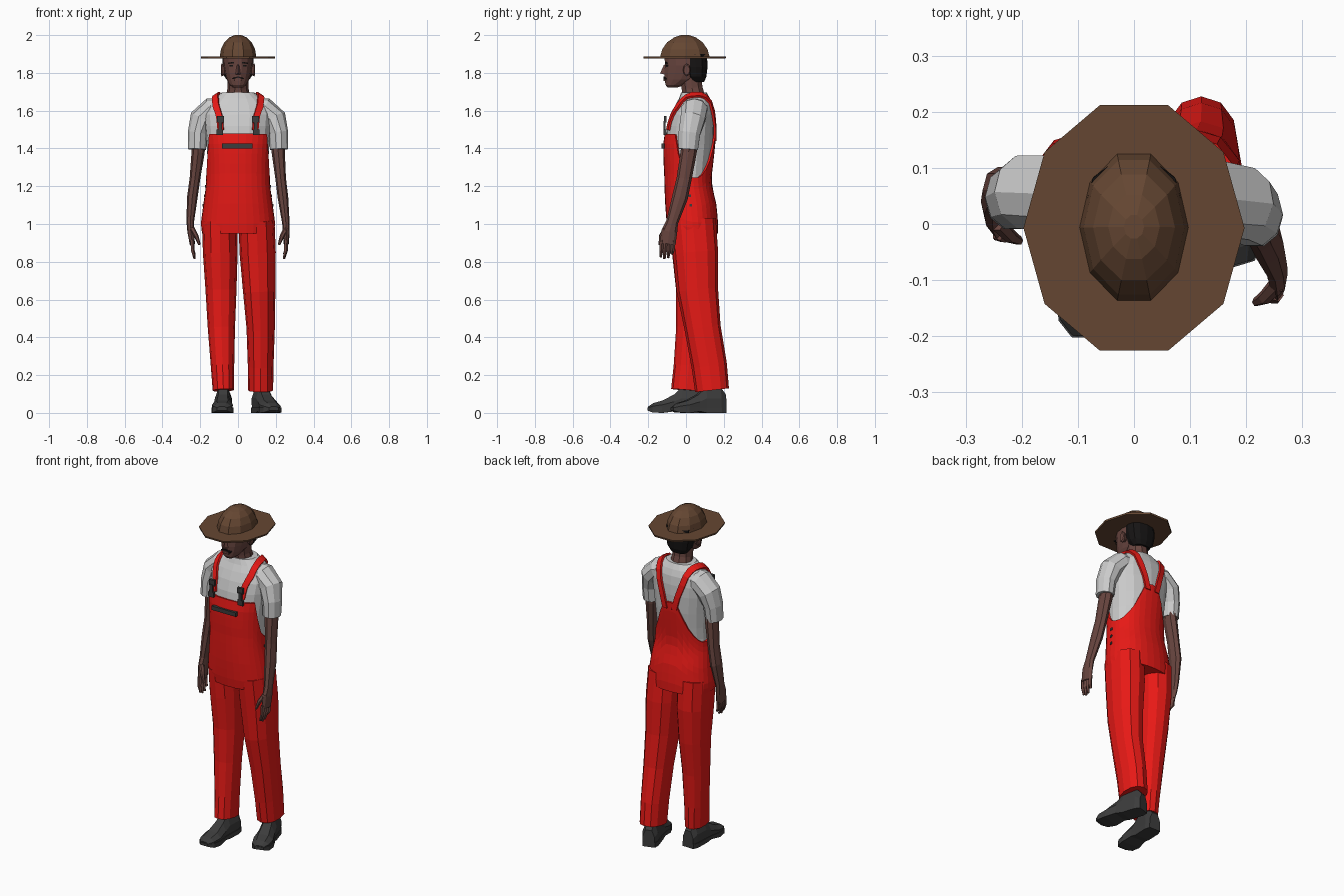
import bpy, bmesh, math
from mathutils import Vector, Matrix
from mathutils.bvhtree import BVHTree


def material(name, r, g, b):
    m = bpy.data.materials.new(name)
    m.diffuse_color = (r, g, b, 1)
    return m


RED = material("red_cloth", 0.8, 0.01, 0.008)
WHITE = material("white_cloth", 0.72, 0.72, 0.71)
SKIN = material("skin", 0.14, 0.06, 0.05)
STRAW = material("straw", 0.13, 0.062, 0.032)
DARK = material("dark_leather", 0.045, 0.045, 0.045)
HAIR = material("hair", 0.008, 0.007, 0.007)


def add_mesh(name, verts, faces, mat, solid=0):
    me = bpy.data.meshes.new(name)
    me.from_pydata([tuple(v) for v in verts], [], faces)
    bm = bmesh.new()
    bm.from_mesh(me)
    bmesh.ops.recalc_face_normals(bm, faces=bm.faces)
    bm.to_mesh(me)
    bm.free()
    me.materials.append(mat)
    ob = bpy.data.objects.new(name, me)
    bpy.context.collection.objects.link(ob)
    if solid:
        mod = ob.modifiers.new("thickness", 'SOLIDIFY')
        mod.thickness, mod.offset = solid, -1
    return ob


def skin_rings(rings, cap_start=True, cap_end=True):
    n = len(rings[0])
    verts = [v for r in rings for v in r]
    faces = [(j * n + i, j * n + (i + 1) % n, (j + 1) * n + (i + 1) % n, (j + 1) * n + i)
             for j in range(len(rings) - 1) for i in range(n)]
    if cap_start:
        faces.append(tuple(range(n)))
    if cap_end:
        faces.append(tuple(range(len(verts) - n, len(verts))))
    return verts, faces


def power(c, p):
    return math.copysign(abs(c) ** p, c)


def level_rings(rows, n, p=1.0):
    """Horizontal rings from rows of z, cy, rx, ry."""
    return [[Vector((rx * power(math.cos(math.tau * i / n), p),
                     cy + ry * power(math.sin(math.tau * i / n), p), z)) for i in range(n)]
            for z, cy, rx, ry in rows]


def tube_rings(path, n, p=1.0):
    """Rings square to a path of x, y, z, rx, ry."""
    pts = [Vector(q[:3]) for q in path]
    rings = []
    for k, q in enumerate(path):
        t = (pts[min(k + 1, len(pts) - 1)] - pts[max(k - 1, 0)]).normalized()
        v = t.cross(Vector((0, 1, 0))).normalized()
        u = v.cross(t)
        rings.append([pts[k] + v * q[3] * power(math.cos(math.tau * i / n), p)
                      + u * q[4] * power(math.sin(math.tau * i / n), p) for i in range(n)])
    return rings


def loft(name, rings, mat):
    return add_mesh(name, *skin_rings(rings), mat)


def box(name, loc, size, mat, rot_y=0):
    bm = bmesh.new()
    bmesh.ops.create_cube(bm, size=1, matrix=Matrix.Translation(loc) @ Matrix.Rotation(rot_y, 4, 'Y')
                          @ Matrix.Diagonal((*size, 1)))
    verts = [v.co.copy() for v in bm.verts]
    faces = [tuple(v.index for v in f.verts) for f in bm.faces]
    bm.free()
    return add_mesh(name, verts, faces, mat)


def interp(keys, t):
    for a, b in zip(keys, keys[1:]):
        if t <= b[0]:
            f = max(0, (t - a[0]) / (b[0] - a[0]))
            return [x + (y - x) * f for x, y in zip(a[1:], b[1:])]
    return list(keys[-1][1:])


# body profile: z, cy, rx, ry
BODY = [(0.95, 0.037, 0.180, 0.122), (1.00, 0.034, 0.187, 0.126), (1.10, 0.026, 0.174, 0.126),
        (1.20, 0.012, 0.160, 0.116), (1.26, 0.011, 0.158, 0.116), (1.33, 0.013, 0.160, 0.122),
        (1.42, 0.017, 0.166, 0.128), (1.52, 0.026, 0.176, 0.123), (1.58, 0.034, 0.180, 0.113),
        (1.63, 0.042, 0.165, 0.098), (1.665, 0.045, 0.130, 0.082), (1.695, 0.042, 0.086, 0.068)]

# shirt: torso and two sleeves in one mesh
parts = [skin_rings(level_rings([r for r in BODY if r[0] > 1.15], 20, 0.9))]
for s, dy in ((1, 0), (-1, 0.03)):
    path = [(0.07, 0.045, 1.61, 0.06, 0.07), (0.14, 0.045 + dy * .3, 1.603, 0.066, 0.072),
            (0.192, 0.036 + dy * .7, 1.555, 0.066, 0.068), (0.214, 0.018 + dy, 1.48, 0.052, 0.06),
            (0.217, 0.012 + dy, 1.395, 0.048, 0.054)]
    parts.append(skin_rings(tube_rings([(s * q[0], *q[1:]) for q in path], 10)))
verts, faces = [], []
for pv, pf in parts:
    faces += [tuple(i + len(verts) for i in f) for f in pf]
    verts += pv
add_mesh("shirt", verts, faces, WHITE)
shirt_tree = BVHTree.FromPolygons(verts, faces)

# overalls body: the top edge height follows the angle from the front
TOP = [(0, 1.48), (57, 1.475), (68, 1.37), (80, 1.28), (95, 1.245), (115, 1.245), (130, 1.27),
       (146, 1.33), (158, 1.40), (168, 1.47), (180, 1.48)]
N, LEVELS = 32, 10
rings = []
for j in range(LEVELS + 1):
    ring = []
    for i in range(N):
        a = 360 * i / N
        top = interp(TOP, min(a, 360 - a))[0]
        z = 0.95 + (top - 0.95) * j / LEVELS
        cy, rx, ry = interp(BODY, z)
        ring.append(Vector(((rx + 0.01) * power(math.sin(math.radians(a)), 0.9),
                            cy - (ry + 0.01) * power(math.cos(math.radians(a)), 0.9), z)))
    rings.append(ring)
add_mesh("overalls_body", *skin_rings(rings, True, False), RED, 0.012)

# trouser legs: one forward, one back
LEG_FRONT = [(-0.097, 0.035, 1.02, 0.093, 0.123), (-0.094, 0.045, 0.85, 0.092, 0.119),
             (-0.090, 0.045, 0.65, 0.082, 0.098), (-0.088, 0.030, 0.45, 0.072, 0.082),
             (-0.082, 0.015, 0.25, 0.062, 0.080), (-0.077, 0.004, 0.12, 0.057, 0.083)]
LEG_BACK = [(0.098, 0.035, 1.02, 0.095, 0.123), (0.104, 0.050, 0.85, 0.096, 0.120),
            (0.112, 0.060, 0.65, 0.086, 0.110), (0.120, 0.088, 0.45, 0.075, 0.096),
            (0.120, 0.123, 0.25, 0.068, 0.094), (0.120, 0.138, 0.12, 0.066, 0.090)]
loft("trouser_leg_right", tube_rings(LEG_FRONT, 12, 0.92), RED)
loft("trouser_leg_left", tube_rings(LEG_BACK, 12, 0.92), RED)

# shoulder straps, laid onto the shirt
STRAP = [(0.092, -0.10, 1.50), (0.10, -0.085, 1.58), (0.118, -0.05, 1.64), (0.122, 0.0, 1.68),
         (0.115, 0.06, 1.69), (0.10, 0.10, 1.66), (0.075, 0.14, 1.59), (0.05, 0.155, 1.52),
         (0.03, 0.15, 1.44)]
for s, side in ((-1, "right"), (1, "left")):
    sv = []
    keys = [(k, *q) for k, q in enumerate(STRAP)]
    for k in range(2 * len(STRAP) - 1):
        c = interp(keys, k / 2)
        for w in (-0.016, 0.016):
            q = Vector((s * (c[0] + w), c[1], c[2]))
            core = Vector((q.x * 0.85, 0.04, 1.45))
            d = (q - core).normalized()
            hit = shirt_tree.ray_cast(core + d * 0.6, -d)[0]
            sv.append((hit or q) + d * 0.011)
    sf = [(k, k + 1, k + 3, k + 2) for k in range(0, len(sv) - 2, 2)]
    add_mesh("strap_" + side, sv, sf, RED, 0.012).modifiers[0].offset = 0
    # buckles and hip buttons
    box("buckle_" + side, (s * 0.093, -0.109, 1.555), (0.036, 0.014, 0.034), DARK)
    box("buckle_clip_" + side, (s * 0.095, -0.114, 1.515), (0.018, 0.012, 0.06), DARK)
    box("bib_button_" + side, (s * 0.097, -0.112, 1.485), (0.034, 0.016, 0.03), DARK)
    for z in (1.10, 1.15, 1.20):
        cy, rx, ry = interp(BODY, z)
        box("hip_button_" + side, (s * (rx + 0.01), cy, z), (0.008, 0.014, 0.014), DARK)
box("bib_pocket_trim", (-0.004, -0.122, 1.413), (0.16, 0.018, 0.024), DARK)

# arms, hands, fingers, thumbs
ARMS = {
    "left": [(0.213, 0.022, 1.46, 0.036, 0.042), (0.213, 0.014, 1.38, 0.035, 0.043),
             (0.226, -0.010, 1.24, 0.028, 0.040), (0.238, -0.032, 1.14, 0.028, 0.042),
             (0.253, -0.073, 1.01, 0.020, 0.032), (0.256, -0.088, 0.96, 0.018, 0.042),
             (0.255, -0.097, 0.895, 0.014, 0.042)],
    "right": [(-0.211, 0.052, 1.46, 0.036, 0.042), (-0.211, 0.055, 1.38, 0.035, 0.043),
              (-0.228, 0.062, 1.24, 0.028, 0.040), (-0.242, 0.060, 1.14, 0.028, 0.042),
              (-0.253, 0.040, 1.01, 0.020, 0.032), (-0.250, 0.026, 0.96, 0.018, 0.042),
              (-0.242, 0.012, 0.895, 0.014, 0.042)]}
for side, path in ARMS.items():
    s = 1 if side == "left" else -1
    loft("arm_" + side, tube_rings(path, 8), SKIN)
    x, y, z = path[-1][:3]
    for k in range(4):
        fy, tip = y - 0.03 + 0.02 * k, (0.825, 0.815, 0.82, 0.84)[k]
        loft("finger_" + side, tube_rings([(x, fy, z + 0.02, 0.012, 0.012),
             (x - s * 0.002, fy - 0.004, 0.86, 0.011, 0.011), (x - s * 0.012, fy - 0.008, tip, 0.006, 0.007)], 5), SKIN)
    loft("thumb_" + side, tube_rings([(x, y - 0.01, 0.975, 0.014, 0.016),
         (x - s * 0.022, y - 0.034, 0.935, 0.012, 0.013), (x - s * 0.038, y - 0.042, 0.89, 0.007, 0.008)], 6), SKIN)


# shoes: distance from heel, half width, upper height
SHOE = [(0.0, 0.036, 0.10), (0.03, 0.046, 0.135), (0.11, 0.046, 0.135), (0.15, 0.048, 0.098),
        (0.21, 0.058, 0.066), (0.26, 0.050, 0.052), (0.288, 0.026, 0.034)]


def shoe(side, heel, angle):
    turn = Matrix.Translation((*heel, 0)) @ Matrix.Rotation(angle, 4, 'Z')
    up = [[turn @ Vector(c) for c in ((-w * .92, -d, 0.02), (-w * .95, -d, h * .5 + .01), (-w * .5, -d, h),
           (w * .5, -d, h), (w * .95, -d, h * .5 + .01), (w * .92, -d, 0.02))] for d, w, h in SHOE]
    loft("shoe_upper_" + side, up, DARK)
    sole = [[turn @ Vector(c) for c in ((-w, -d * 1.01, z0), (-w, -d * 1.01, 0.028), (w, -d * 1.01, 0.028),
             (w, -d * 1.01, z0))] for (d, w, h), z0 in zip(SHOE, (0, 0, 0, 0.008, 0, 0.002, 0.012))]
    loft("shoe_sole_" + side, sole, DARK)


shoe("right", (-0.075, 0.088), math.radians(-2))
shoe("left", (0.105, 0.205), math.radians(17))

# neck, head and hair
loft("neck", tube_rings([(0, 0.042, 1.67, 0.066, 0.062), (0, 0.032, 1.72, 0.055, 0.058),
                         (0, 0.022, 1.80, 0.055, 0.062)], 10), SKIN)
loft("head", level_rings([(1.722, -0.072, 0.026, 0.026), (1.737, -0.058, 0.045, 0.052), (1.765, -0.028, 0.060, 0.086),
                          (1.80, -0.010, 0.070, 0.107), (1.84, -0.004, 0.078, 0.110),
                          (1.885, -0.004, 0.080, 0.112), (1.93, -0.004, 0.062, 0.09)], 14, 0.95), SKIN)
loft("hair", level_rings([(1.752, 0.062, 0.050, 0.034), (1.78, 0.055, 0.072, 0.053), (1.83, 0.052, 0.083, 0.062),
                          (1.90, 0.045, 0.083, 0.066)], 12, 0.85), HAIR)

# face details
add_mesh("nose", [(-0.008, -0.108, 1.84), (0.008, -0.108, 1.84), (0.018, -0.108, 1.79), (-0.018, -0.108, 1.79),
                  (0, -0.137, 1.797), (0, -0.116, 1.845)],
         [(0, 3, 4, 5), (1, 5, 4, 2), (3, 2, 4), (0, 5, 1), (0, 1, 2, 3)], SKIN)
box("lips", (0, -0.108, 1.762), (0.04, 0.02, 0.012), SKIN)
for s, side in ((-1, "right"), (1, "left")):
    box("moustache_" + side, (s * 0.015, -0.111, 1.774), (0.032, 0.016, 0.007), HAIR, s * 0.3)
    box("eyebrow_" + side, (s * 0.034, -0.104, 1.853), (0.034, 0.014, 0.007), HAIR, s * 0.1)
    box("eye_" + side, (s * 0.033, -0.101, 1.837), (0.022, 0.010, 0.007), HAIR)
    loft("ear_" + side, [[Vector((s * x, 0.004 + r * 0.6 * math.cos(math.tau * i / 8), 1.815 + r * math.sin(math.tau * i / 8)))
         for i in range(8)] for x, r in ((0.066, 0.024), (0.086, 0.034), (0.091, 0.026))], SKIN)

# hat: ten-sided brim and domed crown
loft("hat_brim", level_rings([(1.876, -0.007, 0.195, 0.228), (1.886, -0.007, 0.197, 0.23)], 10), STRAW)
loft("hat_crown", level_rings([(1.88, -0.006, 0.098, 0.139), (1.925, -0.006, 0.090, 0.126), (1.962, -0.006, 0.073, 0.099),
                               (1.988, -0.005, 0.046, 0.06), (2.0, -0.005, 0.018, 0.022)], 10), STRAW)
